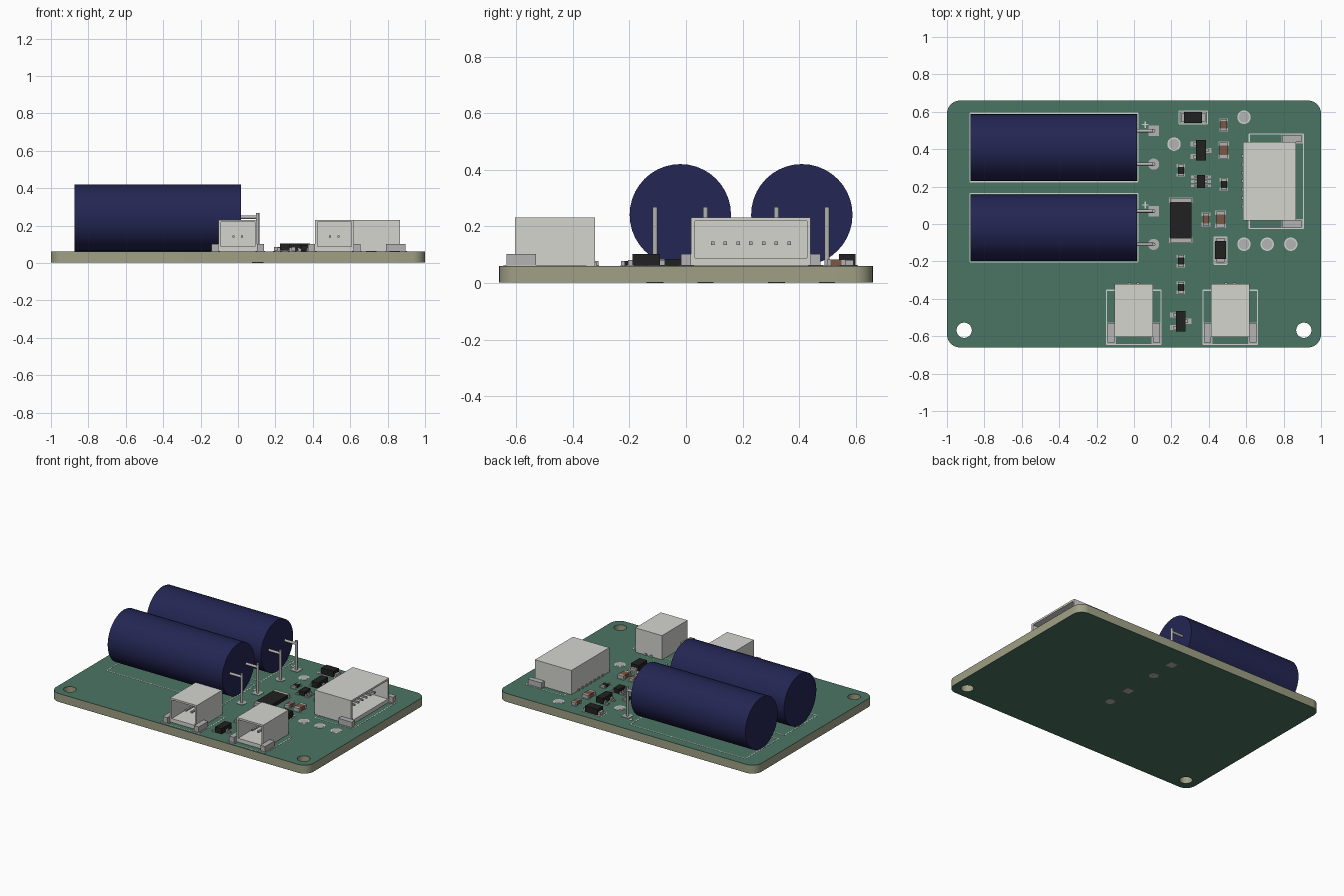
import bpy, bmesh, math
from mathutils import Matrix, Vector

if "Cube" in bpy.data.objects:
    bpy.data.objects.remove(bpy.data.objects["Cube"])


def material(name, r, g, b):
    m = bpy.data.materials.new(name)
    m.diffuse_color = [(c / 255) ** 2.2 for c in (r, g, b)] + [1]
    m.use_nodes = True
    m.node_tree.nodes["Principled BSDF"].inputs["Base Color"].default_value = m.diffuse_color
    return m


GREEN = material("solder_mask", 76, 116, 100)
TAN = material("board_core", 158, 158, 132)
NAVY = material("capacitor_blue", 40, 42, 84)
BLACK = material("chip_black", 38, 38, 38)
BROWN = material("ceramic_brown", 122, 88, 70)
IVORY = material("connector_plastic", 212, 212, 206)
METAL = material("tinned_metal", 178, 178, 178)
SILK = material("silkscreen", 205, 212, 205)
TOP = 0.061


def finish(name, bm, mat, matrix=None):
    if matrix:
        bm.transform(matrix)
    mesh = bpy.data.meshes.new(name)
    bm.to_mesh(mesh)
    bm.free()
    mesh.materials.append(mat)
    ob = bpy.data.objects.new(name, mesh)
    bpy.context.collection.objects.link(ob)
    return ob


def add_box(bm, cx, cy, sx, sy, z0, z1):
    m = Matrix.Translation((cx, cy, (z0 + z1) / 2)) @ Matrix.Diagonal((sx, sy, z1 - z0, 1))
    return bmesh.ops.create_cube(bm, size=1, matrix=m)["verts"]


def boxes(name, items, mat, matrix=None):
    bm = bmesh.new()
    for it in items:
        add_box(bm, *it)
    return finish(name, bm, mat, matrix)


def add_rod(bm, a, b, r, seg=16):
    a, b = Vector(a), Vector(b)
    d = b - a
    m = Matrix.Translation((a + b) / 2) @ d.to_track_quat("Z", "Y").to_matrix().to_4x4()
    bmesh.ops.create_cone(bm, cap_ends=True, segments=seg, radius1=r, radius2=r,
                          depth=d.length, matrix=m)


def smooth(ob):
    bpy.ops.object.select_all(action="DESELECT")
    ob.select_set(True)
    bpy.context.view_layer.objects.active = ob
    bpy.ops.object.shade_smooth_by_angle(angle=math.radians(35))


def arc(cx, cy, r, a0, a1, n):
    return [(cx + r * math.cos(math.radians(a0 + (a1 - a0) * i / n)),
             cy + r * math.sin(math.radians(a0 + (a1 - a0) * i / n))) for i in range(n)]


# board: filled rounded outline with two mounting holes
def board_layer(name, z0, z1, mat):
    r, outline = 0.07, []
    for sx, sy, a in ((1, 1, 0), (-1, 1, 90), (-1, -1, 180), (1, -1, 270)):
        outline += arc(sx * (1 - r), sy * (0.66 - r), r, a, a + 90.01, 8)
        outline.append((sx * (1 - r) + r * round(math.cos(math.radians(a + 90))),
                        sy * (0.66 - r) + r * round(math.sin(math.radians(a + 90)))))
    cu = bpy.data.curves.new(name, "CURVE")
    cu.dimensions, cu.fill_mode, cu.extrude = "2D", "BOTH", (z1 - z0) / 2
    for pts in (outline, arc(-0.908, -0.568, 0.041, 0, 360, 24), arc(0.908, -0.568, 0.041, 0, 360, 24)):
        sp = cu.splines.new("POLY")
        sp.points.add(len(pts) - 1)
        for p, (x, y) in zip(sp.points, pts):
            p.co = (x, y, 0, 1)
        sp.use_cyclic_u = True
    ob = bpy.data.objects.new(name, cu)
    ob.location.z = (z0 + z1) / 2
    bpy.context.collection.objects.link(ob)
    bpy.ops.object.select_all(action="DESELECT")
    ob.select_set(True)
    bpy.context.view_layer.objects.active = ob
    bpy.ops.object.convert(target="MESH")
    bpy.context.object.data.materials.clear()
    bpy.context.object.data.materials.append(mat)


board_layer("board_core", 0.004, 0.059, TAN)
board_layer("top_mask", 0.059, TOP, GREEN)
board_layer("bottom_mask", 0.002, 0.004, GREEN)


def frame(x0, x1, y0, y1, t=0.006):
    cx, cy, z = (x0 + x1) / 2, (y0 + y1) / 2, (TOP - 0.001, TOP + 0.001)
    return [(cx, y0, x1 - x0, t, *z), (cx, y1, x1 - x0, t, *z),
            (x0, cy, t, y1 - y0, *z), (x1, cy, t, y1 - y0, *z)]


# capacitors lying on the board, with bent leads and pads
for i, cy in enumerate((0.409, -0.02), 1):
    bm = bmesh.new()
    add_rod(bm, (-0.873, cy, 0.241), (0.017, cy, 0.241), 0.179, 40)
    smooth(finish(f"capacitor_{i}", bm, NAVY))
    leads, pads = bmesh.new(), bmesh.new()
    for s in (1, -1):
        y = cy + s * 0.089
        add_rod(leads, (0.01, y, 0.245), (0.105, y, 0.245), 0.009)
        add_rod(leads, (0.105, y, 0), (0.105, y, 0.268), 0.009)
        for z0, z1 in ((TOP - 0.001, TOP + 0.003), (0.0005, 0.003)):
            if s > 0:
                add_box(pads, 0.105, y, 0.056, 0.056, z0, z1)
            else:
                add_rod(pads, (0.105, y, z0), (0.105, y, z1), 0.03, 24)
    smooth(finish(f"capacitor_leads_{i}", leads, METAL))
    finish(f"lead_pads_{i}", pads, METAL)
    zs = (TOP - 0.001, TOP + 0.001)
    marks = frame(-0.877, 0.021, cy - 0.183, cy + 0.183)
    marks += [(0.06, cy + 0.122, 0.036, 0.006, *zs), (0.06, cy + 0.122, 0.006, 0.036, *zs)]
    boxes(f"capacitor_outline_{i}", marks, SILK)


# connectors: hollow shell, side tabs, rear pins; local opening faces -y
def connector(name, x, y, width, pins, angle):
    m = Matrix.Translation((x, y, 0)) @ Matrix.Rotation(math.radians(angle), 4, "Z")
    bm = bmesh.new()
    add_box(bm, 0, 0.1415, width, 0.283, TOP, 0.231)
    bm.normal_update()
    face = min(bm.faces, key=lambda f: f.calc_center_median().y)
    bmesh.ops.inset_individual(bm, faces=[face], thickness=0.018)
    for v in face.verts:
        if v.co.z < 0.15:
            v.co.z += 0.014
    bm.normal_update()
    bmesh.ops.inset_individual(bm, faces=[face], thickness=0, depth=-0.22)
    finish(name + "_shell", bm, IVORY, m)
    w = width / 2
    tabs = []
    for s in (-1, 1):
        tabs += [(s * (w + 0.018), 0.0225, 0.036, 0.105, TOP, 0.102),
                 (s * (w + 0.016), 0.02, 0.05, 0.115, TOP - 0.001, TOP + 0.003)]
    boxes(name + "_tabs", tabs, METAL, m)
    px = [(k - (pins - 1) / 2) * 0.045 for k in range(pins)]
    boxes(name + "_rear_pins", [(p, 0.28, 0.016, 0.02, TOP, 0.073) for p in px], METAL, m)
    boxes(name + "_contacts", [(p, 0.14, 0.012, 0.17, 0.135, 0.147) for p in px], METAL, m)
    boxes(name + "_outline", frame(-w - 0.042, w + 0.042, -0.04, 0.25), SILK, m)


connector("sync_connector", -0.001, -0.604, 0.207, 2, 0)
connector("output_connector", 0.515, -0.604, 0.207, 2, 0)
connector("input_connector", 0.866, 0.229, 0.421, 7, 90)


# two-terminal parts: body between metal end caps on solder pads
def chip(name, x, y, length, width, h, mat, angle=90, cap=0.2, body_w=1.0):
    m = Matrix.Translation((x, y, 0)) @ Matrix.Rotation(math.radians(angle), 4, "Z")
    c = length * cap
    boxes(name + "_body", [(0, 0, length - 2 * c, width * body_w, TOP, TOP + h)], mat, m)
    ends = []
    for s in (-1, 1):
        top = TOP + h * (1.0 if body_w == 1 else 0.5)
        ends += [(s * (length - c) / 2, 0, c, width * (1 if body_w == 1 else 0.7), TOP, top),
                 (s * (length - c) / 2, 0, c * 1.4, width + 0.012, TOP - 0.001, TOP + 0.003)]
    boxes(name + "_terminals", ends, METAL, m)


chip("ceramic_1", 0.48, 0.53, 0.065, 0.034, 0.022, BROWN)
chip("ceramic_2", 0.48, 0.394, 0.085, 0.046, 0.026, BROWN)
chip("ceramic_3", 0.385, 0.025, 0.07, 0.034, 0.022, BROWN)
chip("ceramic_4", 0.463, 0.025, 0.085, 0.046, 0.026, BROWN)
for i, (x, y) in enumerate(((0.25, 0.287), (0.48, 0.212), (0.25, -0.198), (0.25, -0.34)), 1):
    chip(f"resistor_{i}", x, y, 0.062, 0.032, 0.016, BLACK)
chip("power_resistor", 0.25, 0.02, 0.236, 0.115, 0.024, BLACK, cap=0.09)
chip("diode_1", 0.463, -0.14, 0.13, 0.06, 0.042, BLACK, cap=0.13, body_w=0.98)
chip("diode_2", 0.316, 0.57, 0.13, 0.06, 0.042, BLACK, angle=0, cap=0.13, body_w=0.98)
boxes("diode_outlines", frame(0.428, 0.498, -0.215, -0.07) + frame(0.24, 0.392, 0.535, 0.605), SILK)


# leaded chips: body plus stepped legs at the given y offsets
def leaded(name, x, y, sx, sy, h, left, right):
    boxes(name + "_body", [(x, y, sx, sy, TOP + 0.005, TOP + h)], BLACK)
    legs = []
    for s, offs in ((-1, left), (1, right)):
        for o in offs:
            lw = 0.018 if sy > 0.09 else 0.01
            legs += [(x + s * (sx / 2 + 0.006), y + o, 0.014, lw, TOP, TOP + h * 0.5),
                     (x + s * (sx / 2 + 0.016), y + o, 0.02, lw, TOP, TOP + 0.007),
                     (x + s * (sx / 2 + 0.014), y + o, 0.034, lw * 1.5, TOP - 0.001, TOP + 0.003)]
    boxes(name + "_legs", legs, METAL)


leaded("transistor", 0.358, 0.394, 0.052, 0.11, 0.042, (-0.034, 0.034), (0,))
leaded("protection_diode", 0.25, -0.52, 0.052, 0.11, 0.042, (-0.034, 0.034), (0,))
leaded("regulator", 0.358, 0.228, 0.045, 0.07, 0.034, (-0.024, 0, 0.024), (-0.024, 0, 0.024))

# round test pads with a raised rim
bm = bmesh.new()
for x, y in ((0.588, 0.571), (0.214, 0.427), (0.588, -0.108), (0.712, -0.108), (0.838, -0.108)):
    add_rod(bm, (x, y, TOP - 0.001), (x, y, TOP + 0.002), 0.028, 24)
finish("test_pads", bm, METAL)
bm = bmesh.new()
for x, y in ((0.588, 0.571), (0.214, 0.427), (0.588, -0.108), (0.712, -0.108), (0.838, -0.108)):
    add_rod(bm, (x, y, TOP - 0.001), (x, y, TOP + 0.001), 0.036, 24)
finish("test_pad_rings", bm, SILK)
